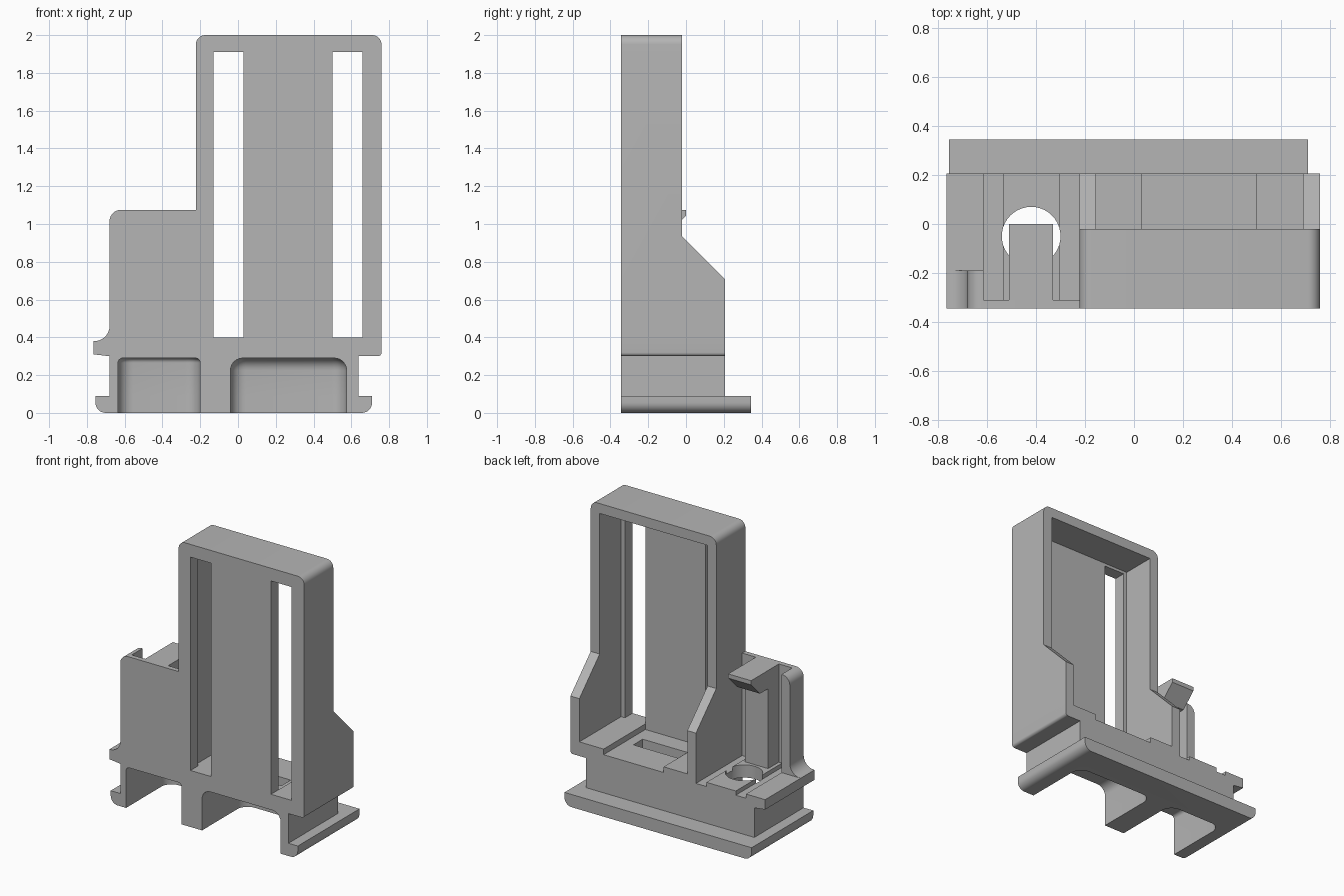
import bpy, bmesh, math
from mathutils import Vector

if "Cube" in bpy.data.objects:
    bpy.data.objects.remove(bpy.data.objects["Cube"], do_unlink=True)

grey = bpy.data.materials.new("plain grey")
grey.use_nodes = True
COLOR = (0.46, 0.46, 0.46, 1)
grey.diffuse_color = COLOR
grey.node_tree.nodes["Principled BSDF"].inputs["Base Color"].default_value = COLOR

FRONT, BACK = -0.345, 0.207


def outline(corners, steps=8):
    """Turn (u, v, radius) corners into a polygon with rounded corners."""
    pts = []
    for i, c in enumerate(corners):
        p = Vector(c[:2])
        r = c[2] if len(c) > 2 else 0
        if not r:
            pts.append(p)
            continue
        a = (Vector(corners[i - 1][:2]) - p).normalized()
        b = (Vector(corners[(i + 1) % len(corners)][:2]) - p).normalized()
        half = a.angle(b) / 2
        center = p + (a + b).normalized() * r / math.sin(half)
        start = p + a * r / math.tan(half) - center
        end = p + b * r / math.tan(half) - center
        sweep = math.pi - 2 * half
        for k in range(steps + 1):
            t = k / steps
            pts.append(center + (start * math.sin((1 - t) * sweep)
                                 + end * math.sin(t * sweep)) / math.sin(sweep))
    return pts


def finish(name, bm):
    bmesh.ops.recalc_face_normals(bm, faces=bm.faces)
    mesh = bpy.data.meshes.new(name)
    bm.to_mesh(mesh)
    bm.free()
    mesh.materials.append(grey)
    ob = bpy.data.objects.new(name, mesh)
    bpy.context.collection.objects.link(ob)
    return ob


def prism(name, corners, axis, lo, hi):
    """Extrude a profile along an axis."""
    place = {"x": lambda u, v, w: (w, u, v),
             "y": lambda u, v, w: (u, w, v),
             "z": lambda u, v, w: (u, v, w)}[axis]
    bm = bmesh.new()
    face = bm.faces.new([bm.verts.new(place(p.x, p.y, lo)) for p in outline(corners)])
    new = bmesh.ops.extrude_face_region(bm, geom=[face])["geom"]
    bmesh.ops.translate(bm, verts=[g for g in new if isinstance(g, bmesh.types.BMVert)],
                        vec=place(0, 0, hi - lo))
    return finish(name, bm)


def box(name, x, y, z):
    return prism(name, [(x[0], y[0]), (x[1], y[0]), (x[1], y[1]), (x[0], y[1])], "z", *z)


def pocket_cutter(x, top, side_r, top_r):
    """Block with rounded upright edges and a rounded top rim."""
    ob = prism("cutter", [(x[0], -0.5), (x[1], -0.5), (x[1], 0.13, side_r),
                          (x[0], 0.13, side_r)], "z", -0.1, top)
    bm = bmesh.new()
    bm.from_mesh(ob.data)
    rim = [e for e in bm.edges if all(v.co.z > top - 0.001 for v in e.verts)]
    bmesh.ops.bevel(bm, geom=rim, offset=top_r, segments=6, profile=0.5, affect="EDGES")
    bm.to_mesh(ob.data)
    bm.free()
    return ob


def cut(targets, cutters):
    for ob in targets:
        bpy.context.view_layer.objects.active = ob
        for c in cutters:
            mod = ob.modifiers.new("cut", "BOOLEAN")
            mod.operation, mod.solver, mod.object = "DIFFERENCE", "EXACT", c
            bpy.ops.object.modifier_apply(modifier=mod.name)
    for c in cutters:
        bpy.data.objects.remove(c, do_unlink=True)


# Base: wide foot flange and the narrower block on it
flange = prism("foot_flange", [(-0.755, 0.09), (-0.755, 0, 0.055), (0.71, 0, 0.055),
                               (0.71, 0.09)], "y", FRONT, 0.345)
base = box("base_block", (-0.68, 0.637), (FRONT, BACK), (0.09, 0.305))

# Deck with stepped guides and a ledge on the right
deck = prism("deck", [
    (-0.68, 0.3), (-0.765, 0.31), (-0.765, 0.38), (-0.615, 0.38), (-0.615, 0.35),
    (-0.535, 0.35), (-0.535, 0.38), (-0.305, 0.38), (-0.305, 0.35), (-0.22, 0.35),
    (-0.22, 0.4), (0.03, 0.4), (0.03, 0.36), (0.5, 0.36), (0.5, 0.4), (0.76, 0.4),
    (0.76, 0.3, 0.02)], "y", FRONT, BACK)

# Front pockets, round hole and floor window
cut([flange, base], [pocket_cutter((-0.635, -0.2), 0.29, 0.08, 0.025),
                     pocket_cutter((-0.04, 0.575), 0.29, 0.08, 0.065)])
circle = [(-0.42 + 0.12 * math.cos(k * math.tau / 40),
           -0.05 + 0.12 * math.sin(k * math.tau / 40)) for k in range(40)]
cut([base, deck], [prism("cutter", circle, "z", 0.2, 0.6),
                   box("cutter", (0.08, 0.43), (-0.13, -0.025), (0.2, 0.6))])

# Tower: rounded shell open at the back, with sloped side wings and two slots
tower = prism("tower", [(-0.223, 0.35), (0.76, 0.35), (0.76, 2, 0.05), (-0.223, 2, 0.05)],
              "y", FRONT, BACK)
slots = [box("cutter", x, (-0.5, -0.2), (0.4, 1.91)) for x in ((-0.13, 0.03), (0.5, 0.66))]
cut([tower], [
    prism("cutter", [(-0.02, 2.2), (-0.02, 0.935), (0.207, 0.706), (0.4, 0.511),
                     (0.4, 2.2)], "x", -1, 1),
    box("cutter", (-0.155, 0.69), (-0.26, 0.5), (0.1, 1.93)), *slots])

# Side bay: front plate, flared outer wall and hooked clip
bay_plate = prism("bay_plate", [(-0.68, 0.35), (-0.2, 0.35), (-0.2, 1.075),
                                (-0.68, 1.075, 0.06)], "y", FRONT, -0.31)
bay_wall = prism("bay_wall", [(-0.765, 0.36), (-0.615, 0.36), (-0.615, 1.075),
                              (-0.68, 1.075, 0.06), (-0.68, 0.38, 0.08),
                              (-0.765, 0.38)], "y", FRONT, -0.19)
clip = prism("hooked_clip", [(-0.32, 0.36), (-0.19, 0.36), (-0.19, 0.945), (-0.1, 0.945),
                             (0, 1.045), (0, 1.075), (-0.32, 1.075)], "x", -0.51, -0.33)

# Smooth the rounded corners, keep the edges sharp
bpy.ops.object.select_all(action="DESELECT")
for ob in (flange, base, deck, tower, bay_plate, bay_wall, clip):
    ob.select_set(True)
    bpy.context.view_layer.objects.active = ob
bpy.ops.object.shade_smooth_by_angle(angle=math.radians(30))
